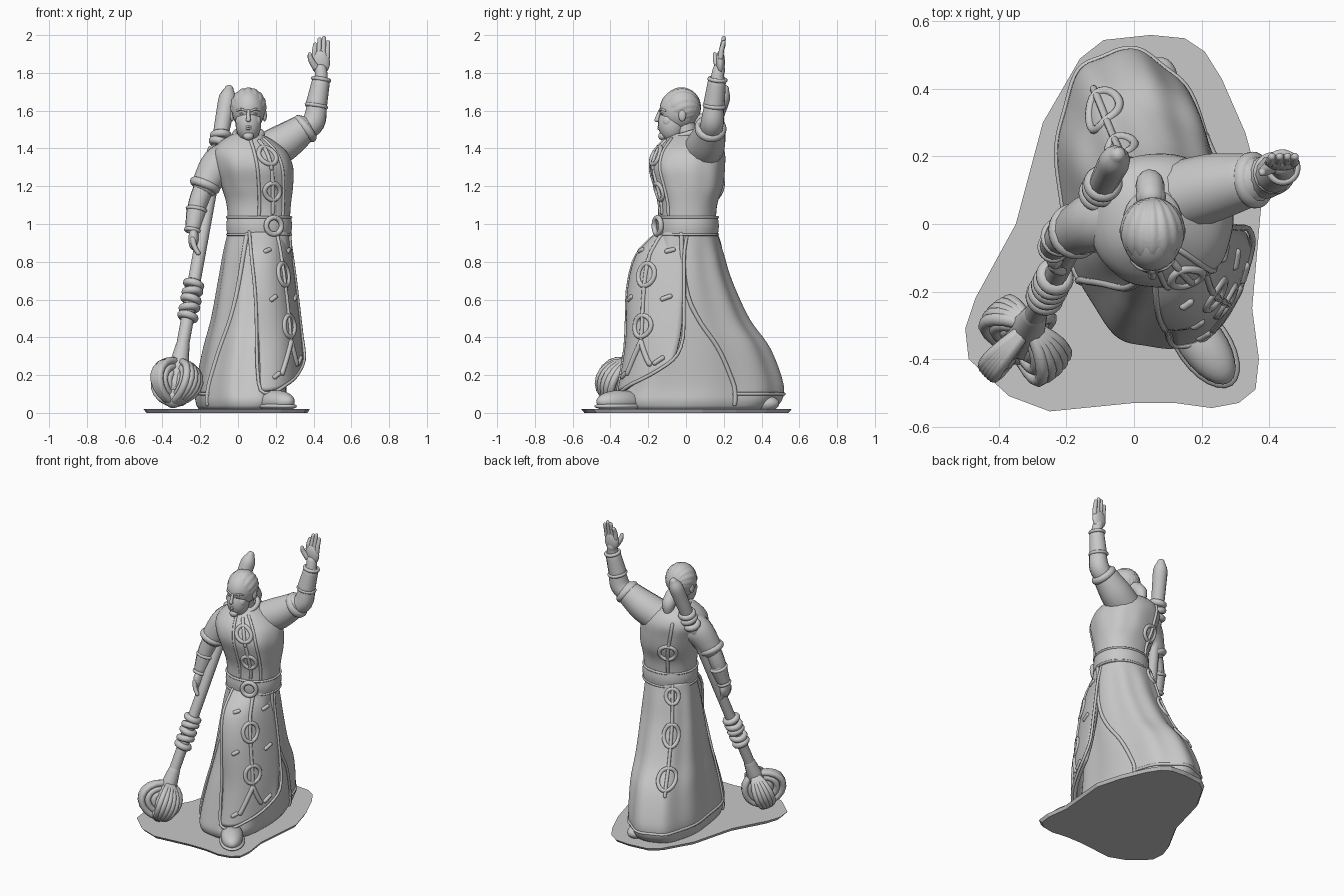
import bpy, math
from math import sin, cos, pi, radians, copysign
from mathutils import Vector, Matrix

if "Cube" in bpy.data.objects:
    bpy.data.objects.remove(bpy.data.objects["Cube"])

grey = bpy.data.materials.new("stone grey")
grey.use_nodes = True
tone = (.58, .58, .58, 1)
grey.diffuse_color = tone
grey.node_tree.nodes["Principled BSDF"].inputs["Base Color"].default_value = tone


def add_mesh(name, mesh, smooth=True):
    ob = bpy.data.objects.new(name, mesh)
    bpy.context.collection.objects.link(ob)
    mesh.materials.clear()
    mesh.materials.append(grey)
    for p in mesh.polygons:
        p.use_smooth = smooth
    return ob


def blend(rows, s):
    """Smooth interpolation through a list of equal-length tuples."""
    i = max(0, min(int(s), len(rows) - 2))
    t = s - i
    a, b, c, d = (rows[max(0, min(i + k, len(rows) - 1))] for k in (-1, 0, 1, 2))
    return [q + t / 2 * (r - p + t * (2*p - 5*q + 4*r - e + t * (3*(q - r) + e - p)))
            for p, q, r, e in zip(a, b, c, d)]


def tube(name, pts, radius=None, closed=False, steps=5, sides=2):
    """Round tube through points; each point may carry its own radius."""
    pts = [tuple(p) + ((radius,) if radius else ()) for p in pts]
    if not closed:
        n = (len(pts) - 1) * steps
        pts = [blend(pts, k / steps) for k in range(n + 1)]
        ends = []
        for p, q in ((pts[0], pts[1]), (pts[-1], pts[-2])):
            out = (Vector(p[:3]) - Vector(q[:3])).normalized()
            ends.append([(*(Vector(p[:3]) + out * p[3] * h), p[3] * w)
                         for h, w in ((.45, .85), (.75, .5), (.85, .1))])
        pts = ends[0][::-1] + pts + ends[1]
    cu = bpy.data.curves.new(name, 'CURVE')
    cu.dimensions = '3D'
    cu.bevel_depth = 1
    cu.bevel_resolution = sides
    cu.use_fill_caps = True
    sp = cu.splines.new('POLY')
    sp.points.add(len(pts) - 1)
    for p, q in zip(sp.points, pts):
        p.co = (*q[:3], 1)
        p.radius = q[3]
    sp.use_cyclic_u = closed
    tmp = bpy.data.objects.new(name, cu)
    bpy.context.collection.objects.link(tmp)
    dg = bpy.context.evaluated_depsgraph_get()
    me = bpy.data.meshes.new_from_object(tmp.evaluated_get(dg))
    bpy.data.objects.remove(tmp)
    return add_mesh(name, me)


def ball(name, loc, size, yaw=0, pitch=0, ridges=0):
    bpy.ops.mesh.primitive_uv_sphere_add(segments=96 if ridges else 24, ring_count=32 if ridges else 14)
    ob = bpy.context.object
    for v in ob.data.vertices:      # combed strands run front to back
        if ridges:
            v.co *= 1 + .05 * abs(cos(ridges * math.atan2(v.co.x, v.co.z + .6)))
    ob.data.transform(Matrix.Translation(loc) @ Matrix.Rotation(radians(yaw), 4, 'Z')
                      @ Matrix.Rotation(radians(pitch), 4, 'X') @ Matrix.Diagonal((*size, 1)))
    mesh = ob.data
    bpy.data.objects.remove(ob)
    return add_mesh(name, mesh)


def hoop(name, loc, axis, major, minor):
    q = Vector(axis).to_track_quat('Z', 'Y')
    pts = [Vector(loc) + q @ Vector((major * cos(a), major * sin(a), 0))
           for a in (2 * pi * k / 28 for k in range(28))]
    return tube(name, pts, minor, closed=True, sides=3)


def body_surface(rows, shear=0, square=1, folds=9):
    """Rows: height, centre x, half width, front y, back y, fold depth."""
    def f(deg, z):
        i = 0
        while i < len(rows) - 2 and z > rows[i + 1][0]:
            i += 1
        s = i + (z - rows[i][0]) / (rows[i + 1][0] - rows[i][0])
        h, cx, rx, yf, yb, amp = blend(rows, s)
        t = radians(deg)
        k = 1 + amp * sin(folds * t + 1)
        c, d = (copysign(abs(w) ** square, w) * k for w in (cos(t), sin(t)))
        y = (yb - yf) / 2 * d
        return Vector((cx + rx * c + shear * y, (yf + yb) / 2 + y, h))
    return f


def grid(name, f, us, vs, closed):
    nu = len(us)
    faces = [(j*nu + i, j*nu + (i+1) % nu, (j+1)*nu + (i+1) % nu, (j+1)*nu + i)
             for j in range(len(vs) - 1) for i in range(nu if closed else nu - 1)]
    if closed:
        faces += [tuple(range(nu))[::-1], tuple(range((len(vs)-1)*nu, len(vs)*nu))]
    me = bpy.data.meshes.new(name)
    me.from_pydata([f(u, v) for v in vs for u in us], [], faces)
    return add_mesh(name, me)


def span(a, b, n):
    return [a + (b - a) * k / n for k in range(n + 1)]


def trim(name, f, path, r=.011):
    """Raised cord laid on a surface."""
    pts = [blend(path, s) for s in span(0, len(path) - 1, 6 * (len(path) - 1))]
    return tube(name, [f(*p) for p in pts], r, steps=1)


def emblem(name, f, u, v, du, dv):
    ring = [f(u + du * cos(a), v + dv * sin(a)) for a in span(0, 2 * pi, 24)[:-1]]
    tube(name + "_ring", ring, .013, closed=True)
    trim(name + "_bar", f, [(u, v - dv * 1.5), (u, v + dv * 1.5)])


around = span(0, 360, 120)[:-1]

# ground plate
edge = [(-.5, -.31), (-.47, -.22), (-.35, 0), (-.27, .3), (-.16, .49), (-.09, .545), (.05, .56),
        (.15, .55), (.21, .51), (.26, .43), (.33, .27), (.38, .09), (.35, -.25), (.37, -.4),
        (.36, -.49), (.31, -.53), (.23, -.545), (.12, -.53), (0, -.53), (-.25, -.555),
        (-.37, -.51), (-.49, -.4)][::-1]
plate = bpy.data.meshes.new("ground_plate")
n = len(edge)
plate.from_pydata([(x * k, y * k, z) for z, k in ((0, .97), (.02, 1)) for x, y in edge], [],
                  [tuple(range(n))[::-1], tuple(range(n, 2 * n))]
                  + [(i, (i + 1) % n, n + (i + 1) % n, n + i) for i in range(n)])
add_mesh("ground_plate", plate, False)

# robe skirt, bodice and belt
skirt = body_surface([(.02, .02, .22, -.35, .46, .01), (.06, .02, .235, -.37, .5, .015),
                      (.15, .02, .232, -.35, .51, .02), (.34, .045, .22, -.3, .44, .025),
                      (.5, .07, .205, -.25, .33, .025), (.7, .09, .19, -.2, .24, .025),
                      (.85, .1, .175, -.17, .195, .02), (.97, .11, .16, -.14, .16, 0)], -.11, .9)
grid("robe_skirt", skirt, around, span(.02, .97, 40), True)
torso = body_surface([(.96, .11, .16, -.14, .155, 0), (1.1, .11, .17, -.14, .165, 0),
                      (1.2, .1, .19, -.165, .195, .01), (1.3, .085, .205, -.19, .205, .01),
                      (1.38, .065, .195, -.17, .205, 0), (1.44, .05, .14, -.12, .17, 0),
                      (1.48, .05, .07, -.075, .1, 0)], 0, .9)
grid("robe_bodice", torso, around, span(.96, 1.48, 28), True)
belt = body_surface([(.94, .112, .168, -.15, .168, 0), (.99, .112, .174, -.155, .174, 0),
                     (1.04, .112, .168, -.15, .168, 0)], 0, .95)
grid("belt", belt, around, span(.94, 1.04, 6), True)
for z in (.947, 1.033):
    tube("belt_rim", [belt(a, z) for a in around], .007, closed=True)
FRONT, BACK, TAIL = -66, 115, 122
out = Vector((cos(radians(FRONT)), sin(radians(FRONT)), 0))
hoop("belt_buckle", belt(FRONT, .99) + out * .01, out, .044, .014)

# bodice edging, collar and chain of emblems
for side in (-1, 1):
    trim("front_edging", torso, [(FRONT + side * 24, 1.05), (FRONT + side * 21, 1.25),
                                 (FRONT + side * 18, 1.45)], .009)
    trim("skirt_seam", skirt, [(117 + side * w, z) for w, z in
                               ((128, .94), (120, .62), (104, .35), (97, .2), (92, .05))], .012)
tube("collar", [(.055 + .072 * cos(a), .005 + .085 * sin(a), 1.475 + .025 * sin(a))
                for a in span(0, 2 * pi, 24)[:-1]], .016, closed=True)
for z in (1.17, 1.36):
    emblem("chest_emblem", torso, FRONT, z, 14, .045)
trim("chest_chain", torso, [(FRONT, 1.06), (FRONT, 1.44)])
emblem("upper_back_emblem", torso, BACK, 1.19, 17, .05)
trim("back_cord", torso, [(BACK, 1.05), (BACK, 1.4)])
for z, d in ((.89, .04), (.66, .065), (.42, .06)):
    emblem("skirt_emblem", skirt, TAIL, z, 15, d)
trim("skirt_cord", skirt, [(TAIL, .92), (TAIL, .66), (TAIL, .34)])
trim("hem_border", skirt, [(a, .11) for a in range(22, 213, 10)], .009)

# front tabard hanging over the forward knee; rows hold left, middle, right
rows = [(.12, -.36, .12, .28, -.37, .1, .35, -.07, .28),
        (.11, -.32, .38, .31, -.34, .35, .335, -.03, .42),
        (.09, -.31, .65, .28, -.325, .65, .31, -.01, .65),
        (.07, -.26, .84, .25, -.28, .84, .285, -.01, .84),
        (.06, -.14, .96, .22, -.19, .96, .265, .01, .96)]


def tabard(u, v):
    r = blend(rows, v)
    a, m, b = (Vector(r[k:k + 3]) for k in (0, 3, 6))
    return a * (1 - u) ** 2 + m * 2 * u * (1 - u) + b * u * u


cloth = grid("tabard", tabard, span(0, 1, 20), span(0, 4, 32), False)
mod = cloth.modifiers.new("thickness", 'SOLIDIFY')
mod.thickness = .03
mod.offset = -1
trim("tabard_border", tabard, [(0, 4), (0, 2), (0, 0), (.5, 0), (1, 0), (1, 2), (1, 4)], .009)
for v, dv in ((1.3, .2), (2.4, .3)):
    emblem("tabard_emblem", tabard, .56, v, .13, dv)
trim("tabard_chain", tabard, [(.56, .9), (.56, 3.9)])
for end in (.38, .74):
    trim("tabard_fork", tabard, [(.56, 1), (end, .4)], .015)
for v in (.35, 1.8, 3.1):
    for u in (.28, .84):
        trim("tabard_dash", tabard, [(u - .04, v), (u + .04, v + .06)], .013)

# shoes
ball("left_shoe", (.2, -.35, .06), (.07, .145, .06), 35)
ball("left_sole", (.205, -.355, .035), (.08, .15, .022), 35)
ball("right_shoe", (.07, .41, .05), (.06, .085, .045), -10)

# raised left arm
tube("left_sleeve", [(.13, .08, 1.37, .105), (.24, .11, 1.43, .1), (.34, .13, 1.5, .08)], sides=5)
hoop("left_cuff", (.355, .13, 1.505), (.8, .1, .62), .06, .025)
tube("left_arm", [(.34, .13, 1.49, .06), (.4, .14, 1.54, .062), (.42, .15, 1.64, .052),
                  (.44, .165, 1.77, .036), (.437, .175, 1.82, .033)], sides=4)
tube("left_bracer", [(.415, .148, 1.63, .057), (.438, .163, 1.75, .048)], sides=4)
for x, z, r in ((.415, 1.625, .052), (.44, 1.765, .043)):
    hoop("left_bracer_rim", (x, .15 + (z - 1.62) * .12, z), (.17, .1, 1), r, .011)
ball("left_palm", (.437, .182, 1.855), (.05, .024, .065))
for x, top in ((-.034, 1.95), (-.011, 1.978), (.012, 1.985), (.034, 1.963)):
    tube("left_finger", [(.438 + x, .183, 1.88, .0155), (.44 + x, .188, 1.92, .0145),
                         (.443 + x, .2, top, .0115)])
tube("left_thumb", [(.41, .17, 1.83, .02), (.386, .158, 1.87, .016), (.38, .152, 1.9, .011)])

# lowered right arm
tube("right_sleeve", [(-.03, .03, 1.34, .11), (-.105, .01, 1.31, .095), (-.17, -.02, 1.21, .075)], sides=5)
hoop("right_cuff", (-.175, -.022, 1.205), (-.4, -.15, -1), .06, .024)
tube("right_arm", [(-.17, -.02, 1.22, .055), (-.215, -.04, 1.1, .05), (-.24, -.07, .97, .033)], sides=4)
tube("right_bracer", [(-.22, -.042, 1.07, .054), (-.238, -.066, .98, .042)], sides=4)
for x, y, z, r in ((-.219, -.04, 1.075, .048), (-.24, -.07, .965, .036)):
    hoop("right_bracer_rim", (x, y, z), (-.2, -.25, -1), r, .011)
ball("right_palm", (-.235, -.09, .92), (.028, .045, .06))
for k in range(4):
    y = -.06 - k * .022
    tube("right_finger", [(-.24, y, .92, .015), (-.23, y - .01, .88, .014),
                          (-.21, y - .015, .845, .012)])


# leaning staff with bindings and flanged head
def staff(z):
    return Vector((-.05 - .181 * (1.7 - z), .2 - .35 * (1.7 - z), z))


axis = (staff(0) - staff(1)).normalized()
tube("staff_shaft", [(*staff(z), .034) for z in (1.55, 1.1, .6, .1)], sides=4)
tube("staff_tip", [(*staff(z), r) for z, r in ((1.48, .042), (1.58, .045), (1.67, .045), (1.715, .024))], sides=4)
for k, z in enumerate((.51, .555, .6, .64, .68, 1.39, 1.43, 1.47)):
    tilt = Vector((.18 if k % 2 else -.12, 0, 0))
    hoop("staff_binding", staff(z), axis + tilt, .037, .021)
tube("staff_socket", [(*staff(z), r) for z, r in ((.36, .036), (.26, .05), (.14, .06))], sides=4)
ball("staff_knob", staff(.08), (.05, .05, .055))
hub = staff(.16)
for heading, reach, fan in ((45, .1, 8), (135, .12, 24), (225, .145, 8), (315, .135, 24)):
    for k in range(-2, 3):
        a = radians(heading + fan * k / 2)
        rad = Vector((cos(a), sin(a), 0))
        rad = (rad - axis * rad.dot(axis)).normalized()
        # shell-like ribs, each a nest of arcs so that the lobe is solid
        for size in (1, .72, .44):
            tube("staff_flange_rib", [hub + rad * reach * size * sin(b) - axis * .112 * size * cos(b)
                                      for b in span(0, pi, 10)], .02, steps=1)

# head, face and tied hair
tube("neck", [(.055, .015, 1.42, .06), (.055, -.01, 1.54, .055)], sides=4)
ball("skull", (.055, -.035, 1.605), (.088, .105, .11))
ball("jaw", (.055, -.075, 1.53), (.068, .073, .095))
ball("chin", (.055, -.125, 1.465), (.028, .022, .022))
ball("hair", (.055, -.022, 1.62), (.092, .096, .099), 0, 22, 12)
ball("hair_tie", (.05, .08, 1.54), (.045, .04, .04))
tube("ponytail", [(.05, .08, 1.55, .04), (.047, .12, 1.5, .042), (.045, .13, 1.44, .025)], sides=4)
tube("nose", [(.055, -.137, 1.6, .009), (.055, -.15, 1.565, .011), (.055, -.154, 1.55, .013)])
for z, w in ((1.515, .02), (1.504, .016)):
    tube("lip", [(.055 - w, -.138, z, .004), (.055, -.146, z, .006), (.055 + w, -.138, z, .004)])
for s in (-1, 1):
    tube("brow", [(.055 + s * x, y, z, .006) for x, y, z in
                  ((.012, -.137, 1.598), (.038, -.13, 1.608), (.06, -.11, 1.6))])
    ball("eye", (.055 + s * .033, -.124, 1.584), (.014, .009, .006))
    ball("cheek", (.055 + s * .04, -.095, 1.545), (.028, .03, .035))
    ball("ear", (.055 + s * .086, -.02, 1.575), (.012, .02, .032))
